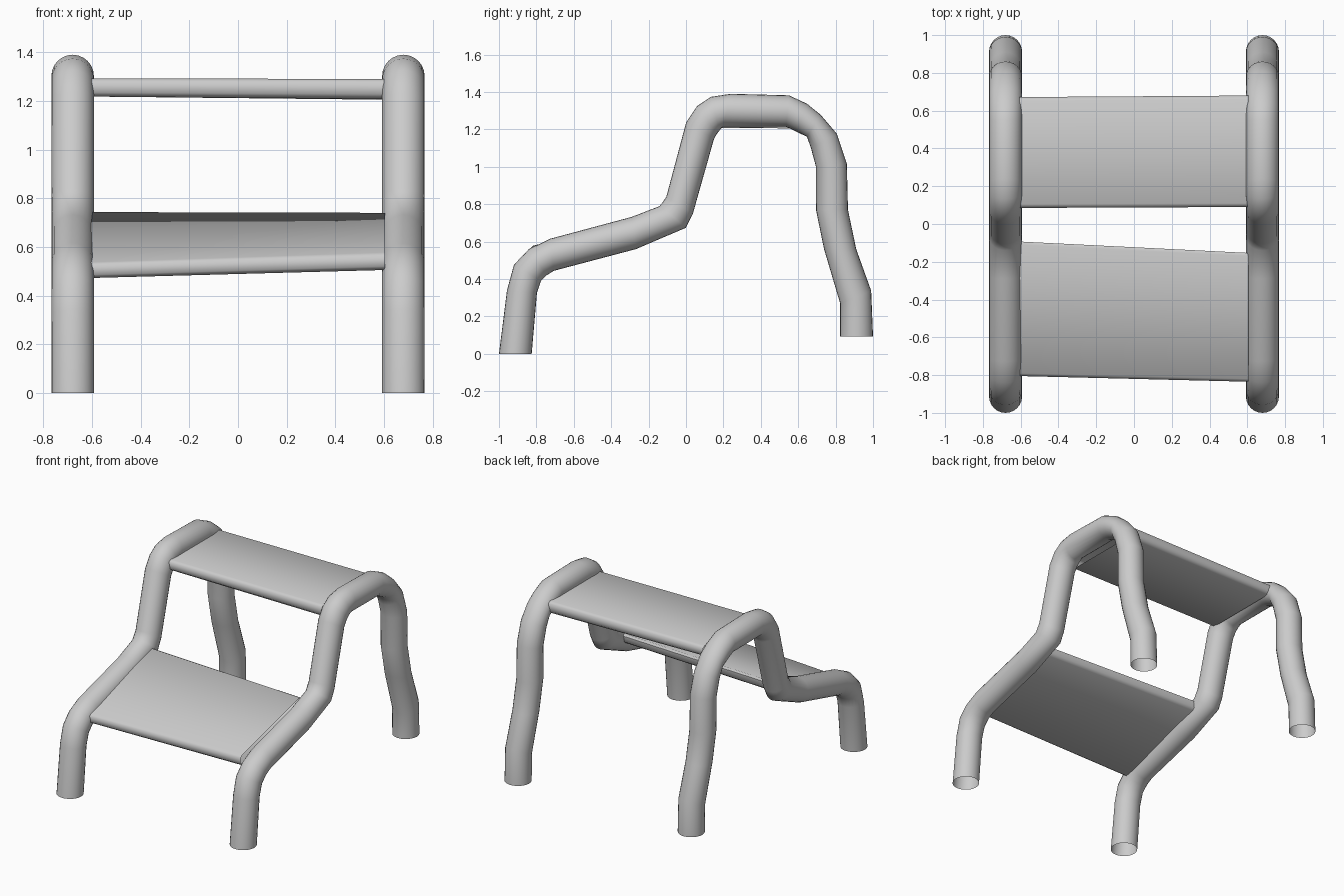
import bpy, math
from mathutils import Vector

if "Cube" in bpy.data.objects:
    bpy.data.objects.remove(bpy.data.objects["Cube"])


def finish(name, verts, faces):
    me = bpy.data.meshes.new(name)
    me.from_pydata([tuple(v) for v in verts], [], faces)
    ob = bpy.data.objects.new(name, me)
    bpy.context.collection.objects.link(ob)
    bpy.ops.object.select_all(action='DESELECT')
    bpy.context.view_layer.objects.active = ob
    ob.select_set(True)
    bpy.ops.object.shade_smooth_by_angle(angle=math.radians(60))
    return ob


# Side tubes: each ring spans an inner and an outer point (y, z) of the bent outline
RINGS = [
    (-.825, 0, -1, 0), (-.797, .326, -.957, .34), (-.775, .39, -.92, .476),
    (-.745, .42, -.84, .56), (-.706, .444, -.727, .615), (-.267, .56, -.29, .732),
    (0, .674, -.14, .79), (.037, .75, -.105, .84), (.15, 1.15, 0, 1.235),
    (.165, 1.175, .06, 1.326), (.18, 1.195, .134, 1.374), (.198, 1.214, .24, 1.39),
    (.535, 1.214, .55, 1.382), (.59, 1.188, .647, 1.337), (.647, 1.16, .72, 1.278),
    (.668, 1.10, .807, 1.176), (.695, 1.0, .86, 1.016), (.695, .77, .866, .77),
    (.738, .56, .91, .56), (.824, .27, .99, .337), (.824, .092, 1, .092),
]
SEG, RADIUS, TUBE_X = 24, .0875, .68


def side_tube(name, x):
    verts, faces = [], []
    for iy, iz, oy, oz in RINGS:
        inner, outer = Vector((x, iy, iz)), Vector((x, oy, oz))
        mid, half = (inner + outer) / 2, (outer - inner) / 2
        for s in range(SEG):
            a = 2 * math.pi * s / SEG
            verts.append(mid + half * math.cos(a) + Vector((RADIUS * math.sin(a), 0, 0)))
    for r in range(len(RINGS) - 1):
        for s in range(SEG):
            t = (s + 1) % SEG
            faces.append((r * SEG + s, r * SEG + t, (r + 1) * SEG + t, (r + 1) * SEG + s))
    return finish(name, verts, faces)


side_tube("left_tube_frame", -TUBE_X)
side_tube("right_tube_frame", TUBE_X)


# Steps: a slab with softened edges, stretched between a left and a right closed profile
def step(name, left, right, half_width=.605):
    n = len(left)
    verts = [(-half_width, y, z) for y, z in left] + [(half_width, y, z) for y, z in right]
    faces = [(i, (i + 1) % n, (i + 1) % n + n, i + n) for i in range(n)]
    return finish(name, verts, faces)


# profiles run from the front bottom edge up, over the top to the back and down
step("lower_step",
     [(-.785, .472), (-.805, .485), (-.805, .525), (-.79, .537),
      (-.11, .743), (-.093, .735), (-.095, .69), (-.115, .675)],
     [(-.815, .505), (-.835, .52), (-.835, .562), (-.82, .577),
      (-.17, .74), (-.153, .73), (-.155, .69), (-.175, .675)])

step("upper_step",
     [(.105, 1.218), (.085, 1.235), (.085, 1.28), (.105, 1.293),
      (.652, 1.293), (.672, 1.28), (.67, 1.235), (.65, 1.218)],
     [(.11, 1.208), (.09, 1.228), (.09, 1.277), (.11, 1.29),
      (.66, 1.29), (.68, 1.277), (.678, 1.225), (.658, 1.205)])
